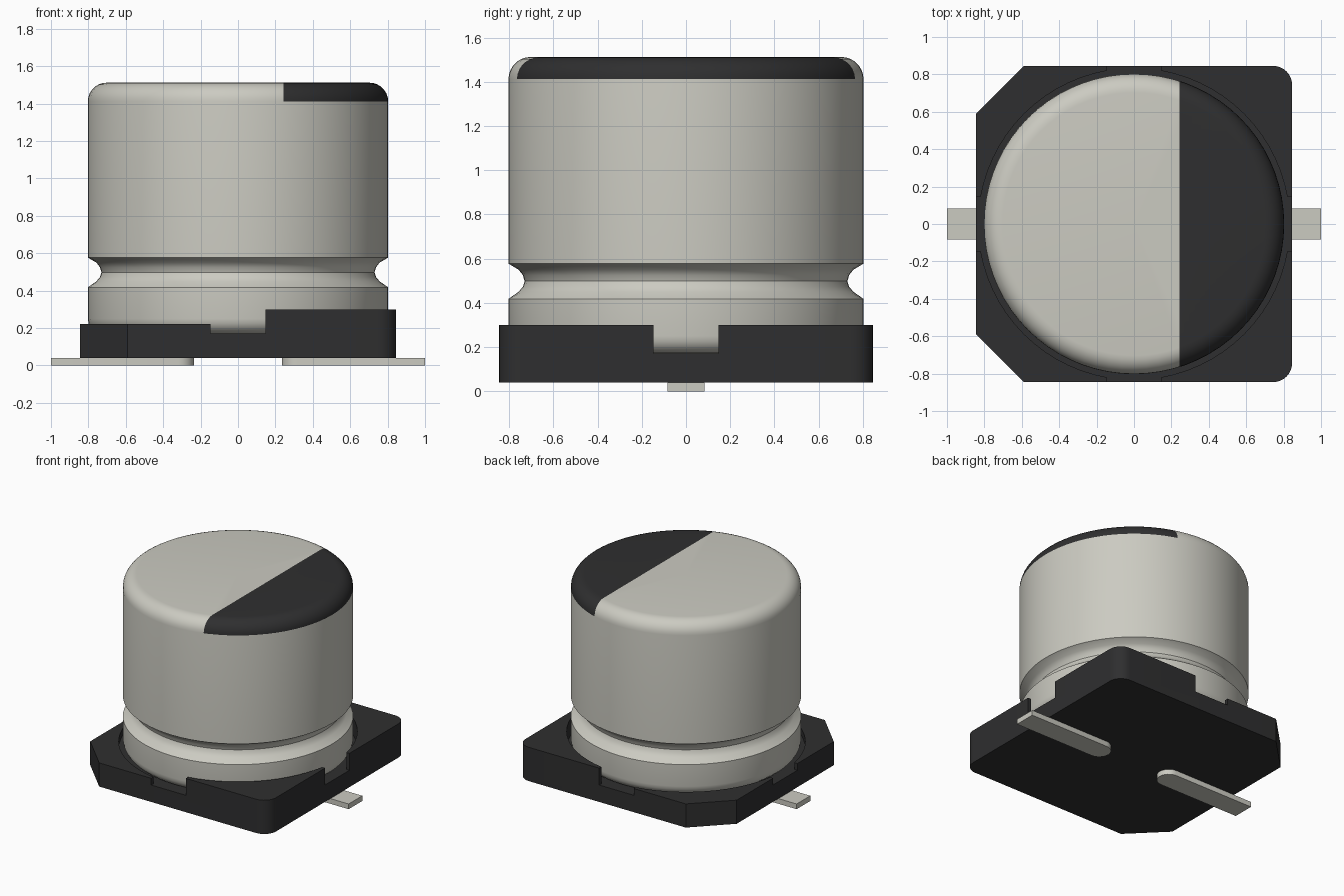
import bpy, bmesh, math
from mathutils import Vector

cube = bpy.data.objects.get("Cube")
if cube:
    bpy.data.objects.remove(cube, do_unlink=True)


def material(name, rgb, rough):
    m = bpy.data.materials.new(name)
    m.use_nodes = True
    m.diffuse_color = (*rgb, 1)
    bsdf = m.node_tree.nodes["Principled BSDF"]
    bsdf.inputs["Base Color"].default_value = (*rgb, 1)
    bsdf.inputs["Roughness"].default_value = rough
    return m


METAL = material("light_grey_metal", (0.60, 0.595, 0.535), 0.5)
BLACK = material("black_plastic", (0.028, 0.028, 0.029), 0.6)


def make_object(name, bm, *mats):
    bmesh.ops.recalc_face_normals(bm, faces=bm.faces)
    mesh = bpy.data.meshes.new(name)
    bm.to_mesh(mesh)
    bm.free()
    ob = bpy.data.objects.new(name, mesh)
    bpy.context.collection.objects.link(ob)
    for m in mats:
        mesh.materials.append(m)
    return ob


def activate(ob):
    bpy.ops.object.select_all(action='DESELECT')
    ob.select_set(True)
    bpy.context.view_layer.objects.active = ob


def smooth(ob, degrees=30):
    activate(ob)
    bpy.ops.object.shade_smooth_by_angle(angle=math.radians(degrees))


def arc(cx, cy, r, start, end, steps):
    angles = [math.radians(start + (end - start) * i / steps) for i in range(steps + 1)]
    return [(cx + r * math.cos(a), cy + r * math.sin(a)) for a in angles]


def prism(name, outline, z0, z1, *mats):
    """Extrude a flat outline between two heights."""
    bm = bmesh.new()
    face = bm.faces.new([bm.verts.new((x, y, z0)) for x, y in outline])
    top = bmesh.ops.extrude_face_region(bm, geom=[face])["geom"]
    bmesh.ops.translate(bm, vec=(0, 0, z1 - z0),
                        verts=[v for v in top if isinstance(v, bmesh.types.BMVert)])
    return make_object(name, bm, *mats)


def rect(x0, x1, y0, y1):
    return [(x0, y0), (x1, y0), (x1, y1), (x0, y1)]


def cut(ob, cutter):
    cutter.hide_render = True
    mod = ob.modifiers.new("cut", 'BOOLEAN')
    mod.operation = 'DIFFERENCE'
    mod.solver = 'EXACT'
    mod.object = cutter
    activate(ob)
    bpy.ops.object.modifier_apply(modifier=mod.name)
    bpy.data.objects.remove(cutter, do_unlink=True)


# Base: square with two chamfered and two rounded corners
H, C, R = 0.845, 0.255, 0.1
outline = [(-H, H - C), (-H, -H + C), (-H + C, -H)]
outline += arc(H - R, -H + R, R, -90, 0, 8)
outline += arc(H - R, H - R, R, 0, 90, 8)
outline += [(-H + C, H)]
base = prism("base", outline, 0.04, 0.30, BLACK)

# Lower half of the rim, round seat for the can, and four notches
FLOOR, N = 0.17, 0.147
cut(base, prism("rim_cutter", rect(-1, 0, -1, 1), 0.222, 0.5, BLACK))
cut(base, prism("seat_cutter", arc(0, 0, 0.832, 0, 360, 72)[:-1], FLOOR, 0.5, BLACK))
for area in (rect(-N, N, -1, -0.6), rect(-N, N, 0.6, 1),
             rect(-1, -0.6, -N, N), rect(0.6, 1, -N, N)):
    cut(base, prism("notch_cutter", area, FLOOR, 0.5, BLACK))
smooth(base)

# Can: lathed profile with rounded ends and a rolled groove
RC, TOP, F = 0.803, 1.512, 0.1
profile = [(0, FLOOR)] + arc(RC - 0.08, FLOOR + 0.08, 0.08, -90, 0, 5)
profile += [(RC, 0.418), (0.757, 0.45), (0.738, 0.473), (0.73, 0.498),
            (0.738, 0.525), (0.757, 0.55), (RC, 0.577)]
profile += arc(RC - F, TOP - F, F, 0, 90, 7) + [(0, TOP)]
bm = bmesh.new()
verts = [bm.verts.new((r, 0, z)) for r, z in profile]
edges = [bm.edges.new(pair) for pair in zip(verts, verts[1:])]
bmesh.ops.spin(bm, geom=verts + edges, cent=(0, 0, 0), axis=(0, 0, 1),
               angle=2 * math.pi, steps=72, use_duplicate=False)
bmesh.ops.remove_doubles(bm, verts=bm.verts, dist=1e-4)

# Polarity mark: top of the can beyond a straight line
MARK_X = 0.243
crown = [f for f in bm.faces if f.calc_center_median().z > TOP - F]
geom = set(crown)
for f in crown:
    geom.update(f.edges)
    geom.update(f.verts)
bmesh.ops.bisect_plane(bm, geom=list(geom), plane_co=(MARK_X, 0, 0), plane_no=(1, 0, 0))
for f in bm.faces:
    c = f.calc_center_median()
    f.material_index = int(c.x > MARK_X and c.z > TOP - F)
smooth(make_object("can", bm, METAL, BLACK))

# Leads: flat strips with a rounded inner end
W, INNER = 0.083, 0.235
for name, side in (("left_lead", 1), ("right_lead", -1)):
    strip = [(1, -W), (1, W)] + arc(INNER + W, 0, W, 90, 270, 12)
    smooth(prism(name, [(side * x, y) for x, y in strip], 0, 0.04, METAL))
